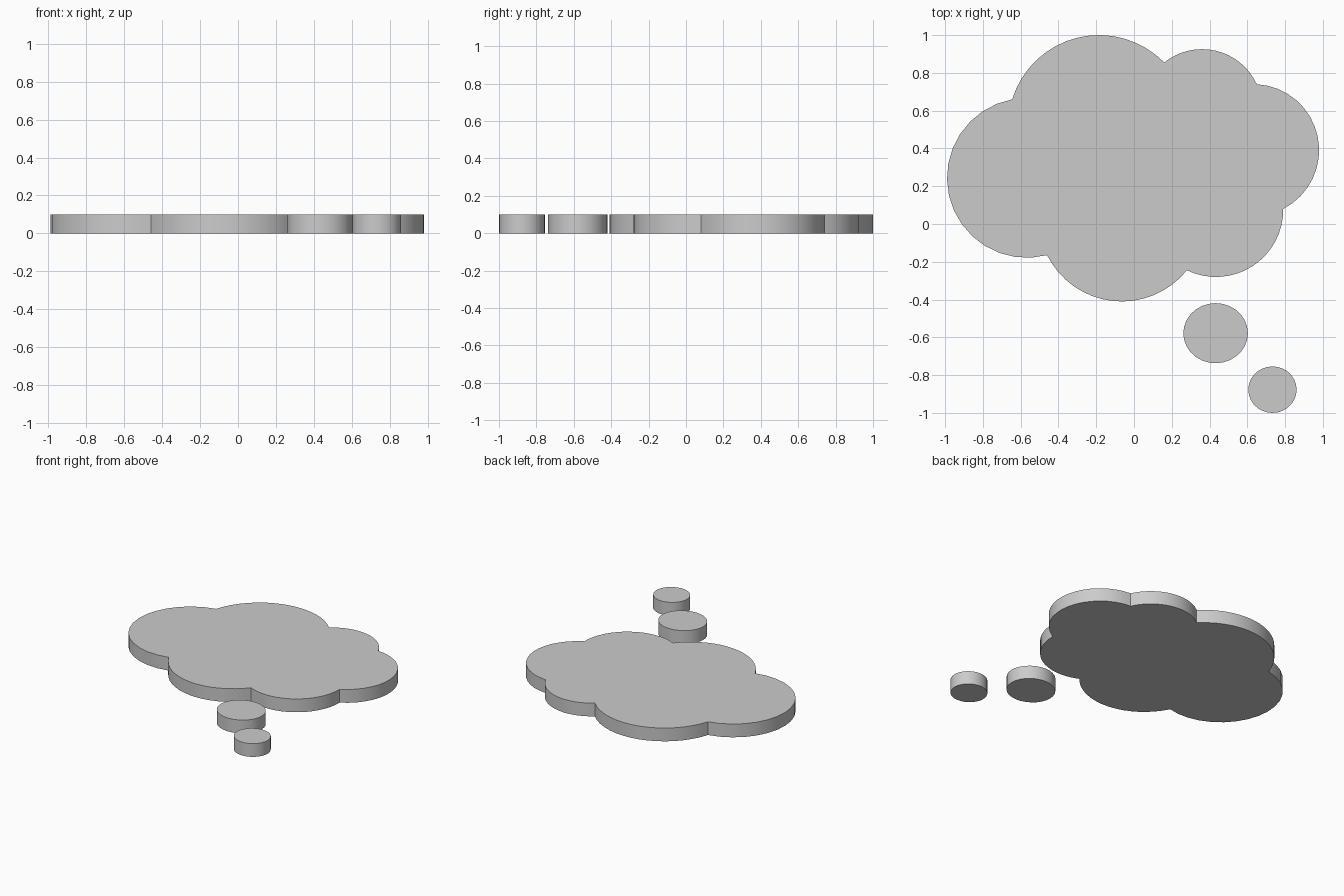
import bpy, bmesh, math
from mathutils import Vector

if "Cube" in bpy.data.objects:
    bpy.data.objects.remove(bpy.data.objects["Cube"])

HEIGHT = 0.10


def arc(a, m, b, steps):
    """Counter-clockwise arc from a through m to b, leaving out the end point."""
    a, m, b = Vector(a), Vector(m), Vector(b)
    d = 2 * (a.x * (m.y - b.y) + m.x * (b.y - a.y) + b.x * (a.y - m.y))
    sa, sm, sb = a.length_squared, m.length_squared, b.length_squared
    c = Vector(((sa * (m.y - b.y) + sm * (b.y - a.y) + sb * (a.y - m.y)) / d,
                (sa * (b.x - m.x) + sm * (a.x - b.x) + sb * (m.x - a.x)) / d))
    r = (a - c).length
    start = math.atan2(a.y - c.y, a.x - c.x)
    sweep = (math.atan2(b.y - c.y, b.x - c.x) - start) % math.tau
    return [(c.x + r * math.cos(start + sweep * i / steps),
             c.y + r * math.sin(start + sweep * i / steps)) for i in range(steps)]


def ellipse(cx, cy, rx, ry, n=28):
    return [(cx + rx * math.cos(math.tau * i / n),
             cy + ry * math.sin(math.tau * i / n)) for i in range(n)]


def slab(name, outline):
    """Solid flat plate with the given outline."""
    bm = bmesh.new()
    base = bm.faces.new([bm.verts.new((x, y, 0)) for x, y in outline])
    ext = bmesh.ops.extrude_face_region(bm, geom=[base], use_keep_orig=True)
    top = [v for v in ext["geom"] if isinstance(v, bmesh.types.BMVert)]
    bmesh.ops.translate(bm, verts=top, vec=(0, 0, HEIGHT))
    bmesh.ops.recalc_face_normals(bm, faces=bm.faces)
    mesh = bpy.data.meshes.new(name)
    bm.to_mesh(mesh)
    bm.free()
    ob = bpy.data.objects.new(name, mesh)
    bpy.context.collection.objects.link(ob)
    bpy.ops.object.select_all(action='DESELECT')
    ob.select_set(True)
    bpy.context.view_layer.objects.active = ob
    bpy.ops.object.shade_smooth_by_angle(angle=math.radians(30))


# Cloud lobes: start crease and a point on the bulge, counter-clockwise
lobes = [
    ((0.79, 0.08), (0.98, 0.40)),
    ((0.65, 0.74), (0.38, 0.925)),
    ((0.16, 0.855), (-0.20, 1.0)),
    ((-0.645, 0.66), (-0.99, 0.25)),
    ((-0.46, -0.165), (-0.07, -0.41)),
    ((0.28, -0.245), (0.686, -0.176)),
]
outline = []
for i, (crease, bulge) in enumerate(lobes):
    outline += arc(crease, bulge, lobes[(i + 1) % len(lobes)][0], 16)
slab("thought_cloud", outline)

# Trailing bubbles
slab("large_bubble", ellipse(0.432, -0.578, 0.171, 0.159))
slab("small_bubble", ellipse(0.733, -0.877, 0.128, 0.123))
